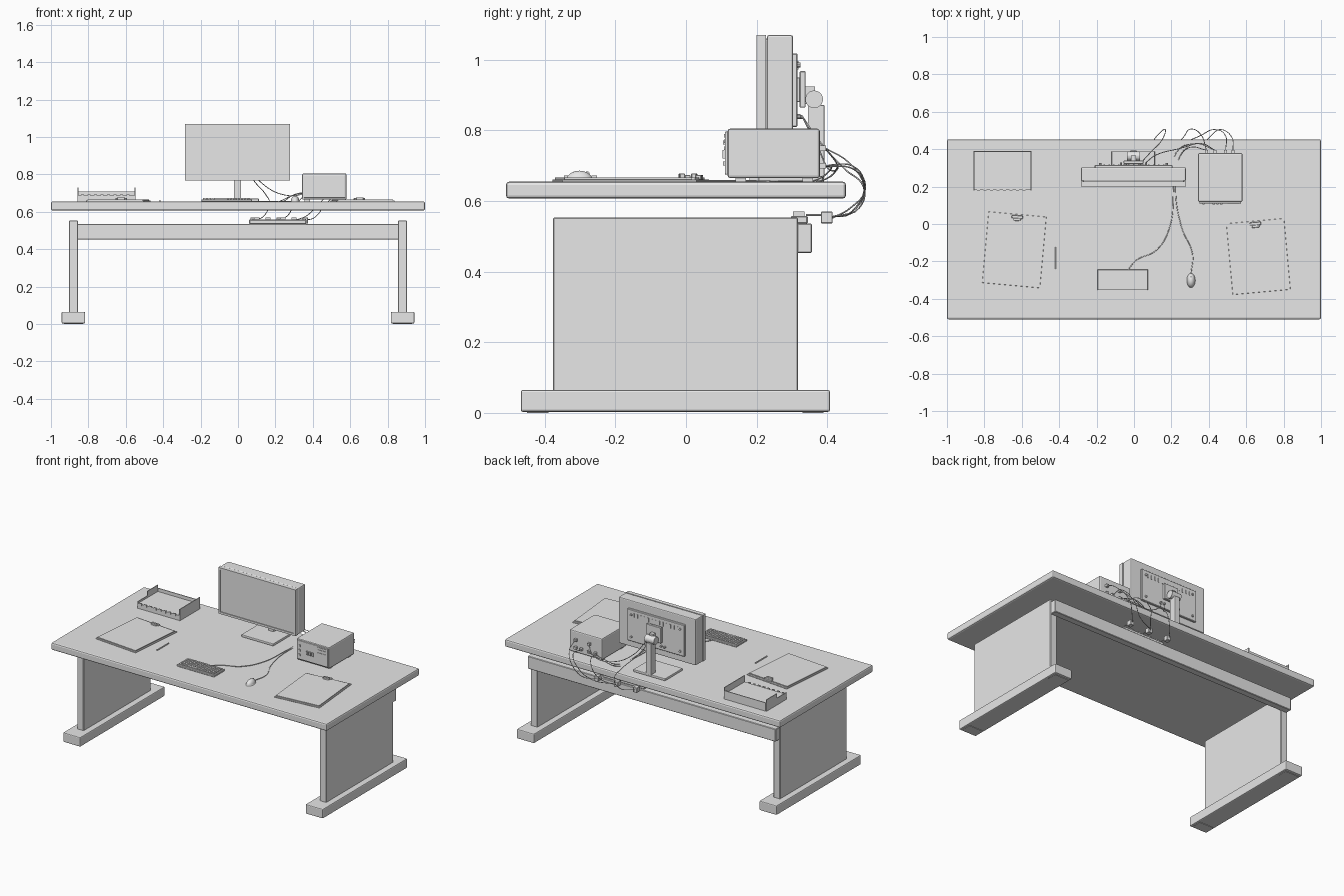
import bpy, bmesh, math
from mathutils import Matrix, Vector

grey = bpy.data.materials.new("light grey")
grey.diffuse_color = (0.8, 0.8, 0.8, 1)
TOP = 0.655  # desk surface height


def finish(name, bm, bevel=0.0, segments=2, smooth=False):
    me = bpy.data.meshes.new(name)
    bm.to_mesh(me)
    bm.free()
    ob = bpy.data.objects.new(name, me)
    bpy.context.collection.objects.link(ob)
    me.materials.append(grey)
    if smooth:
        me.shade_smooth()
    if bevel:
        m = ob.modifiers.new("bevel", "BEVEL")
        m.width, m.segments, m.limit_method = bevel, segments, "ANGLE"
    return ob


def boxes(name, ranges, bevel=0.0, turn=0.0, at=(0, 0, 0), segments=2):
    """One object made of boxes given as (x0, x1, y0, y1, z0, z1)."""
    bm = bmesh.new()
    for x0, x1, y0, y1, z0, z1 in ranges:
        mat = Matrix.Translation(((x0 + x1) / 2, (y0 + y1) / 2, (z0 + z1) / 2))
        bmesh.ops.create_cube(bm, size=1, matrix=mat @ Matrix.Diagonal((x1 - x0, y1 - y0, z1 - z0, 1)))
    ob = finish(name, bm, bevel, segments)
    ob.location = at
    ob.rotation_euler.z = math.radians(turn)
    return ob


def rods(name, items, axis, sides=16):
    """One object made of cylinders given as (centre, radius, length)."""
    bm = bmesh.new()
    rot = {"x": Matrix.Rotation(math.pi / 2, 4, "Y"), "y": Matrix.Rotation(math.pi / 2, 4, "X"),
           "z": Matrix.Identity(4)}[axis]
    for c, r, length in items:
        bmesh.ops.create_cone(bm, cap_ends=True, segments=sides, radius1=r, radius2=r, depth=length,
                              matrix=Matrix.Translation(c) @ rot)
    return finish(name, bm)


def cable(name, points, r=0.0022):
    cu = bpy.data.curves.new(name, "CURVE")
    cu.dimensions = "3D"
    cu.bevel_depth, cu.bevel_resolution, cu.resolution_u = r, 1, 6
    sp = cu.splines.new("BEZIER")
    sp.bezier_points.add(len(points) - 1)
    for bp, p in zip(sp.bezier_points, points):
        bp.co = p
        bp.handle_left_type = bp.handle_right_type = "AUTO"
    ob = bpy.data.objects.new(name, cu)
    bpy.context.collection.objects.link(ob)
    cu.materials.append(grey)


# Desk: top, mirrored side panels and feet, rear beam
boxes("desk_top", [(-1, 1, -0.51, 0.453, 0.607, TOP)], 0.009)
for side, s in (("left", -1), ("right", 1)):
    boxes(side + "_leg", [(s * 0.88 - 0.024, s * 0.88 + 0.024, -0.377, 0.317, 0.06, 0.553)], 0.003, segments=1)
    boxes(side + "_foot", [(s * 0.88 - 0.063, s * 0.88 + 0.063, -0.468, 0.408, 0.003, 0.065)], 0.006)
    boxes(side + "_foot_pads", [(s * 0.88 - 0.05, s * 0.88 + 0.05, y - 0.03, y + 0.03, 0, 0.006)
                                for y in (-0.42, 0.36)])
boxes("rear_beam", [(-0.9, 0.9, 0.312, 0.357, 0.453, 0.536)], 0.003, segments=1)

# Monitor: bezel frame, recessed screen, back shell
X0, X1, Z0, Z1, W = -0.283, 0.277, 0.767, 1.07, 0.014
boxes("monitor_bezel", [(X0, X0 + W, 0.2, 0.227, Z0, Z1), (X1 - W, X1, 0.2, 0.227, Z0, Z1),
                        (X0 + W, X1 - W, 0.2, 0.227, Z0, Z0 + W), (X0 + W, X1 - W, 0.2, 0.227, Z1 - W, Z1)])
boxes("monitor_screen", [(X0 + W, X1 - W, 0.205, 0.226, Z0 + W, Z1 - W)])
boxes("monitor_shell", [(X0, X1, 0.229, 0.303, Z0, Z1), (X0 + 0.01, X1 - 0.01, 0.22, 0.235, Z0 + 0.01, Z1 - 0.01)], 0.006)
boxes("monitor_back_panel", [(-0.21, 0.205, 0.3, 0.316, 0.81, 1.018)], 0.003, segments=1)
boxes("monitor_vents", [(x - 0.004, x + 0.004, 0.314, 0.319, 0.972, 0.997)
                        for x in [-0.16 + i * 0.0265 for i in range(13)]])
rods("monitor_screws", [((x, 0.319, z), 0.007, 0.012) for x in (-0.18, 0.175) for z in (0.84, 0.985)]
     + [((x, 0.321, 0.838), 0.006, 0.018) for x in (-0.07, -0.045, 0.04, 0.065)], "y", 10)
boxes("mount_plate", [(-0.055, 0.05, 0.322, 0.339, 0.865, 0.968), (-0.04, 0.035, 0.31, 0.325, 0.88, 0.95)], 0.002, segments=1)
boxes("mount_arm", [(-0.016, 0.011, 0.336, 0.365, 0.875, 0.925)])
rods("stand_hinge", [((-0.0025, 0.363, 0.888), 0.025, 0.07)], "x", 24)
boxes("stand_neck", [(-0.021, 0.016, 0.345, 0.392, 0.665, 0.872)], 0.003)
boxes("stand_base", [(-0.12, 0.112, 0.205, 0.388, TOP, 0.671)], 0.004)

# Computer case with front drives, rear sockets and feet
boxes("computer_case", [(0.343, 0.58, 0.118, 0.379, 0.665, 0.805)], 0.007)
boxes("case_feet", [(x, x + 0.03, y, y + 0.03, TOP, 0.667) for x in (0.355, 0.538) for y in (0.14, 0.33)])
boxes("case_front_panel", [(0.35, 0.573, 0.11, 0.12, 0.675, 0.797)], 0.003)
boxes("case_front_details", [(0.50, 0.562, 0.107, 0.112, z, z + 0.01) for z in (0.745, 0.765, 0.78)]
      + [(x, x + 0.012, 0.103, 0.112, 0.72, 0.744) for x in (0.42, 0.44, 0.46)]
      + [(0.365, 0.378, 0.105, 0.112, z, z + 0.012) for z in (0.7, 0.73, 0.76)])
sockets = [(x, z) for x in (0.387, 0.432, 0.49, 0.53) for z in (0.70,)] + [(0.432, 0.75), (0.53, 0.75)]
boxes("case_sockets", [(x - 0.008, x + 0.008, 0.377, 0.396, z - 0.008, z + 0.008) for x, z in sockets])

# Keyboard with key rows
boxes("keyboard", [(-0.195, 0.075, -0.354, -0.243, TOP, 0.667)], 0.002, segments=1)
keys = []
for r in range(5):
    y = -0.345 + r * 0.0195
    for c in range(17):
        x = -0.187 + c * 0.015
        if r == 0 and 3 < c < 9:
            continue
        keys.append((x, x + 0.012, y, y + 0.015, 0.666, 0.673))
keys.append((-0.127, -0.055, -0.345, -0.33, 0.666, 0.673))
boxes("keyboard_keys", keys)

# Mouse: flattened half dome with a wheel
bm = bmesh.new()
bmesh.ops.create_uvsphere(bm, u_segments=20, v_segments=12, radius=1)
bmesh.ops.bisect_plane(bm, geom=bm.verts[:] + bm.edges[:] + bm.faces[:], plane_co=(0, 0, 0),
                       plane_no=(0, 0, -1), clear_outer=True)
bmesh.ops.holes_fill(bm, edges=[e for e in bm.edges if e.is_boundary])
bmesh.ops.transform(bm, verts=bm.verts, matrix=Matrix.Translation((0.305, -0.302, TOP))
                    @ Matrix.Diagonal((0.023, 0.039, 0.031, 1)))
finish("mouse", bm, smooth=True)
rods("mouse_wheel", [((0.305, -0.28, 0.677), 0.007, 0.006)], "x", 12)

# Clipboards with paper and clip
for side, at, turn in (("left", (-0.64, -0.138, TOP), -5.2), ("right", (0.665, -0.174, TOP), 5.2)):
    boxes(side + "_clipboard", [(-0.155, 0.155, -0.191, 0.191, 0, 0.006)], 0.001, turn, at, 1)
    boxes(side + "_paper", [(-0.148, 0.148, -0.184, 0.178, 0.005, 0.012)], 0, turn, at)
    boxes(side + "_clip", [(-0.03, 0.03, 0.168, 0.185, 0.005, 0.019),
                           (-0.02, 0.02, 0.155, 0.17, 0.01, 0.023)], 0.002, turn, at, 1)

# Pen
rods("pen", [((-0.418, -0.182, TOP + 0.004), 0.004, 0.118)], "y", 10)

# Letter tray: filled body, raised sides, slotted front
boxes("tray_body", [(-0.852, -0.553, 0.182, 0.388, TOP, 0.688)])
boxes("tray_walls", [(-0.857, -0.852, 0.18, 0.39, TOP, 0.7), (-0.553, -0.548, 0.18, 0.39, TOP, 0.7),
                     (-0.857, -0.852, 0.28, 0.39, 0.69, 0.73), (-0.553, -0.548, 0.18, 0.39, 0.69, 0.73),
                     (-0.852, -0.553, 0.386, 0.391, TOP, 0.71)])
boxes("tray_slots", [(x, x + 0.016, 0.178, 0.184, 0.678, 0.694) for x in [-0.84 + i * 0.035 for i in range(8)]])

# Power strip on the beam with three rear plugs
boxes("power_strip", [(0.06, 0.365, 0.297, 0.345, 0.536, 0.558)], 0.003, segments=1)
plugs = (0.08, 0.22, 0.36)
boxes("strip_sockets", [(x - 0.014, x + 0.014, 0.303, 0.335, 0.556, 0.57) for x in (0.1, 0.16, 0.24, 0.3)])
boxes("plugs", [(x - 0.014, x + 0.014, 0.382, 0.415, 0.537, 0.57) for x in plugs], 0.002, segments=1)
rods("plug_leads", [((x, 0.363, 0.56), 0.003, 0.045) for x in plugs], "y", 8)

# Cables on the desk
T = TOP + 0.002
cable("mouse_cable", [(0.305, -0.265, T + 0.005), (0.313, -0.16, T), (0.255, -0.02, T), (0.222, 0.2, T),
                      (0.245, 0.36, T), (0.3, 0.41, 0.69), (0.387, 0.395, 0.70)])
cable("keyboard_cable", [(-0.03, -0.243, T + 0.004), (0.01, -0.195, T), (0.12, -0.14, T), (0.19, -0.02, T),
                         (0.212, 0.2, T), (0.225, 0.38, T), (0.33, 0.43, 0.7), (0.432, 0.395, 0.70)])
# Cables behind the monitor and case
cable("video_cable", [(0.065, 0.33, 0.838), (0.12, 0.37, 0.76), (0.25, 0.405, 0.69), (0.36, 0.43, 0.7),
                      (0.432, 0.395, 0.75)])
cable("monitor_power_cable", [(0.04, 0.33, 0.838), (0.09, 0.385, 0.76), (0.15, 0.45, 0.69), (0.168, 0.503, 0.64),
                              (0.14, 0.49, 0.58), (0.08, 0.415, 0.556)])
cable("case_power_cable", [(0.49, 0.395, 0.70), (0.49, 0.47, 0.70), (0.43, 0.505, 0.64), (0.35, 0.47, 0.57),
                           (0.22, 0.415, 0.556)])
cable("extra_power_cable", [(0.53, 0.395, 0.75), (0.525, 0.46, 0.71), (0.46, 0.505, 0.63), (0.41, 0.47, 0.57),
                            (0.36, 0.415, 0.556)])
cable("looped_cable", [(0.387, 0.395, 0.70), (0.36, 0.475, 0.69), (0.3, 0.507, 0.63), (0.265, 0.465, 0.58),
                       (0.22, 0.415, 0.552)])
